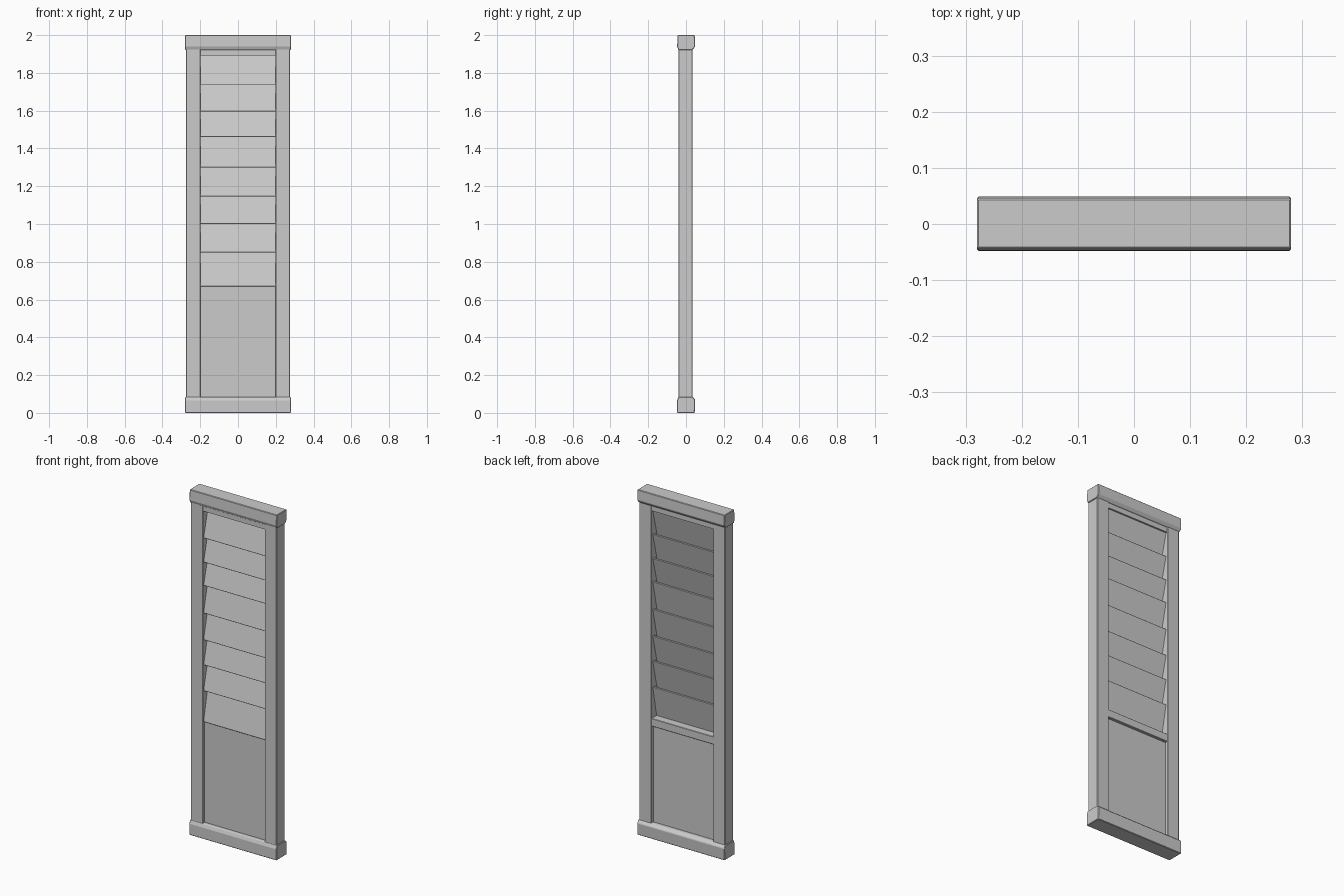
import bpy, bmesh

if "Cube" in bpy.data.objects:
    bpy.data.objects.remove(bpy.data.objects["Cube"])


def extrude_x(name, profile, x0, x1, bevel=0.0):
    """Extrude a closed (y, z) profile along x."""
    bm = bmesh.new()
    face = bm.faces.new([bm.verts.new((x0, y, z)) for y, z in profile])
    res = bmesh.ops.extrude_face_region(bm, geom=[face])
    verts = [g for g in res["geom"] if isinstance(g, bmesh.types.BMVert)]
    bmesh.ops.translate(bm, verts=verts, vec=(x1 - x0, 0, 0))
    bmesh.ops.recalc_face_normals(bm, faces=bm.faces)
    mesh = bpy.data.meshes.new(name)
    bm.to_mesh(mesh)
    bm.free()
    obj = bpy.data.objects.new(name, mesh)
    bpy.context.collection.objects.link(obj)
    if bevel:
        mod = obj.modifiers.new("soft_edges", "BEVEL")
        mod.width = bevel
        mod.segments = 1
    return obj


def box(name, x0, x1, y0, y1, z0, z1, bevel=0.0):
    return extrude_x(name, [(y0, z0), (y1, z0), (y1, z1), (y0, z1)], x0, x1, bevel)


# Side stiles
box("left_stile", -0.275, -0.198, -0.04, 0.035, 0.05, 1.95, 0.003)
box("right_stile", 0.198, 0.275, -0.04, 0.035, 0.05, 1.95, 0.003)

# Thicker end rails, chamfered where they meet the stiles
bottom = [(-0.048, 0.0), (0.046, 0.0), (0.049, 0.07), (0.035, 0.085),
          (-0.04, 0.085), (-0.048, 0.065)]
top = [(-0.044, 2.0), (0.046, 2.0), (0.049, 1.94), (0.035, 1.922),
       (-0.04, 1.922), (-0.047, 1.94)]
extrude_x("bottom_rail", bottom, -0.28, 0.28, 0.003)
extrude_x("top_rail", top, -0.28, 0.28, 0.003)

# Thin header under the top rail
box("header_strip", -0.2, 0.2, -0.036, 0.031, 1.893, 1.93)

# Flat lower panel and the crossbar above it at the back
box("lower_panel", -0.205, 0.205, -0.022, 0.016, 0.08, 0.67)
box("crossbar", -0.2, 0.2, -0.022, 0.032, 0.645, 0.69, 0.002)

# Overlapping louvres: lower edge forward, upper edge back
lower_edges = [0.67, 0.85, 1.0, 1.145, 1.30, 1.46, 1.595, 1.735]
upper_edges = lower_edges[1:] + [1.885]
for i, (z0, z1) in enumerate(zip(lower_edges, upper_edges)):
    lap = 0.02 if i < len(lower_edges) - 1 else 0.01
    slat = [(-0.032, z0), (-0.018, z0), (0.022, z1 + lap), (0.008, z1 + lap)]
    extrude_x(f"louvre_{i + 1}", slat, -0.2, 0.2, 0.002)
